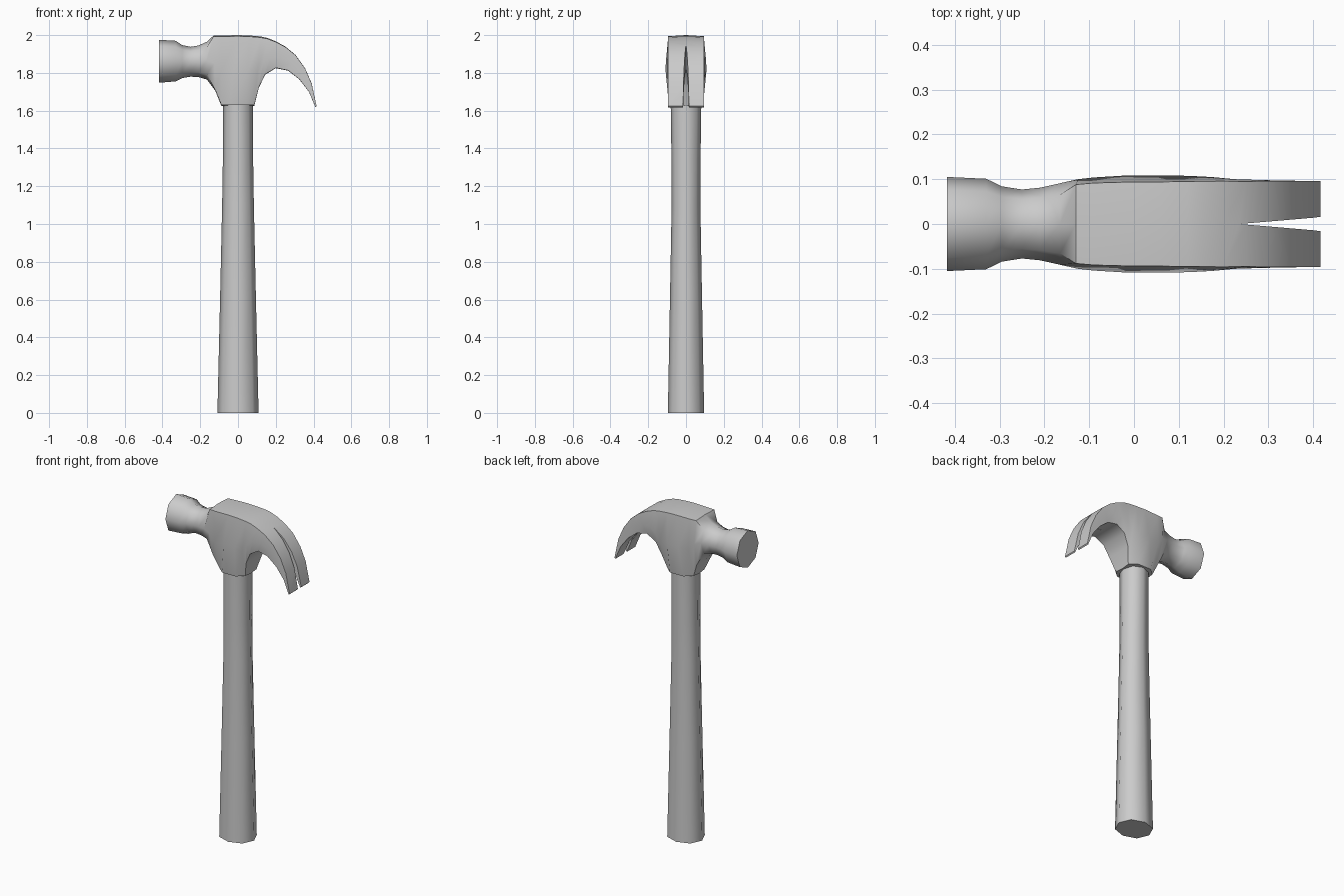
import bpy, bmesh
from mathutils import Vector

if "Cube" in bpy.data.objects:
    bpy.data.objects.remove(bpy.data.objects["Cube"])


def finish(bm, name):
    bmesh.ops.recalc_face_normals(bm, faces=bm.faces)
    mesh = bpy.data.meshes.new(name)
    bm.to_mesh(mesh)
    bm.free()
    obj = bpy.data.objects.new(name, mesh)
    bpy.context.collection.objects.link(obj)
    return obj


def loft(name, rings):
    """Skin equal-length rings of points and cap both ends."""
    bm = bmesh.new()
    loops = [[bm.verts.new(p) for p in ring] for ring in rings]
    n = len(loops[0])
    for a, b in zip(loops, loops[1:]):
        for i in range(n):
            j = (i + 1) % n
            bm.faces.new((a[i], a[j], b[j], b[i]))
    bm.faces.new(loops[0])
    bm.faces.new(loops[-1])
    return finish(bm, name)


def smooth(obj, angle):
    bpy.ops.object.select_all(action='DESELECT')
    obj.select_set(True)
    bpy.context.view_layer.objects.active = obj
    bpy.ops.object.shade_smooth_by_angle(angle=angle)


# Handle: eight-sided, tapering upward
OCT = [(1, 0), (.72, .72), (0, 1), (-.72, .72), (-1, 0), (-.72, -.72), (0, -1), (.72, -.72)]
handle = loft("handle", [[(rx * u, ry * v, z) for u, v in OCT] for z, rx, ry in
                         [(0, .109, .096), (.6, .095, .085), (1.1, .084, .076),
                          (1.35, .08, .077), (1.7, .078, .082)]])


# Head: eight-sided sections running from striking face to claw tip
def section(top, bottom, w, ct, cb, v):
    t, b = Vector((top[0], 0, top[1])), Vector((bottom[0], 0, bottom[1]))
    mid, half = (t + b) / 2, (t - b) / 2
    outline = [(0, 1), (ct, v), (1, 0), (cb, -v), (0, -1), (-cb, -v), (-1, 0), (-ct, v)]
    return [mid + half * k + Vector((0, w * u, 0)) for u, k in outline]


# Round neck: x, top z, bottom z, half width
neck = [(-.417, 1.975, 1.748, .105), (-.33, 1.97, 1.755, .101), (-.295, 1.947, 1.773, .084),
        (-.25, 1.938, 1.78, .077), (-.21, 1.945, 1.778, .081), (-.165, 1.965, 1.765, .091)]
# Body and claw: top x, z, bottom x, z, half width, top and bottom corner width
body = [(-.13, 1.997, -.12, 1.705, .1, .88, .7), (-.09, 1.998, -.088, 1.625, .104, .88, .5),
        (0, 2, -.045, 1.625, .108, .87, .84), (.06, 1.998, .045, 1.625, .108, .87, .84),
        (.12, 1.993, .086, 1.625, .108, .88, .5), (.155, 1.985, .11, 1.72, .107, .89, .75),
        (.2, 1.967, .143, 1.79, .105, .91, .85), (.25, 1.94, .2, 1.825, .1, .95, .92),
        (.305, 1.895, .265, 1.812, .098, .98, .97), (.355, 1.825, .325, 1.765, .097, .99, .99),
        (.39, 1.745, .375, 1.7, .096, 1, 1), (.416, 1.624, .41, 1.618, .096, 1, 1)]
rings = [section((x, t), (x, b), w, .72, .72, .707) for x, t, b, w in neck]
rings += [section((a, b), (c, d), w, ct, cb, .97) for a, b, c, d, w, ct, cb in body]
head = loft("head", rings)

# Tapered slot that splits the claw
slot = [(.235, 0), (.33, -.008), (.4, -.014), (.45, -.02), (.45, .02), (.4, .014), (.33, .008)]
cutter = loft("claw_slot_cutter", [[(x, y, z) for x, y in slot] for z in (1.5, 2.1)])
cut = head.modifiers.new("slot", 'BOOLEAN')
cut.operation, cut.object, cut.solver = 'DIFFERENCE', cutter, 'EXACT'
bpy.context.view_layer.objects.active = head
bpy.ops.object.modifier_apply(modifier=cut.name)
bpy.data.objects.remove(cutter)

smooth(handle, .87)
smooth(head, .87)
